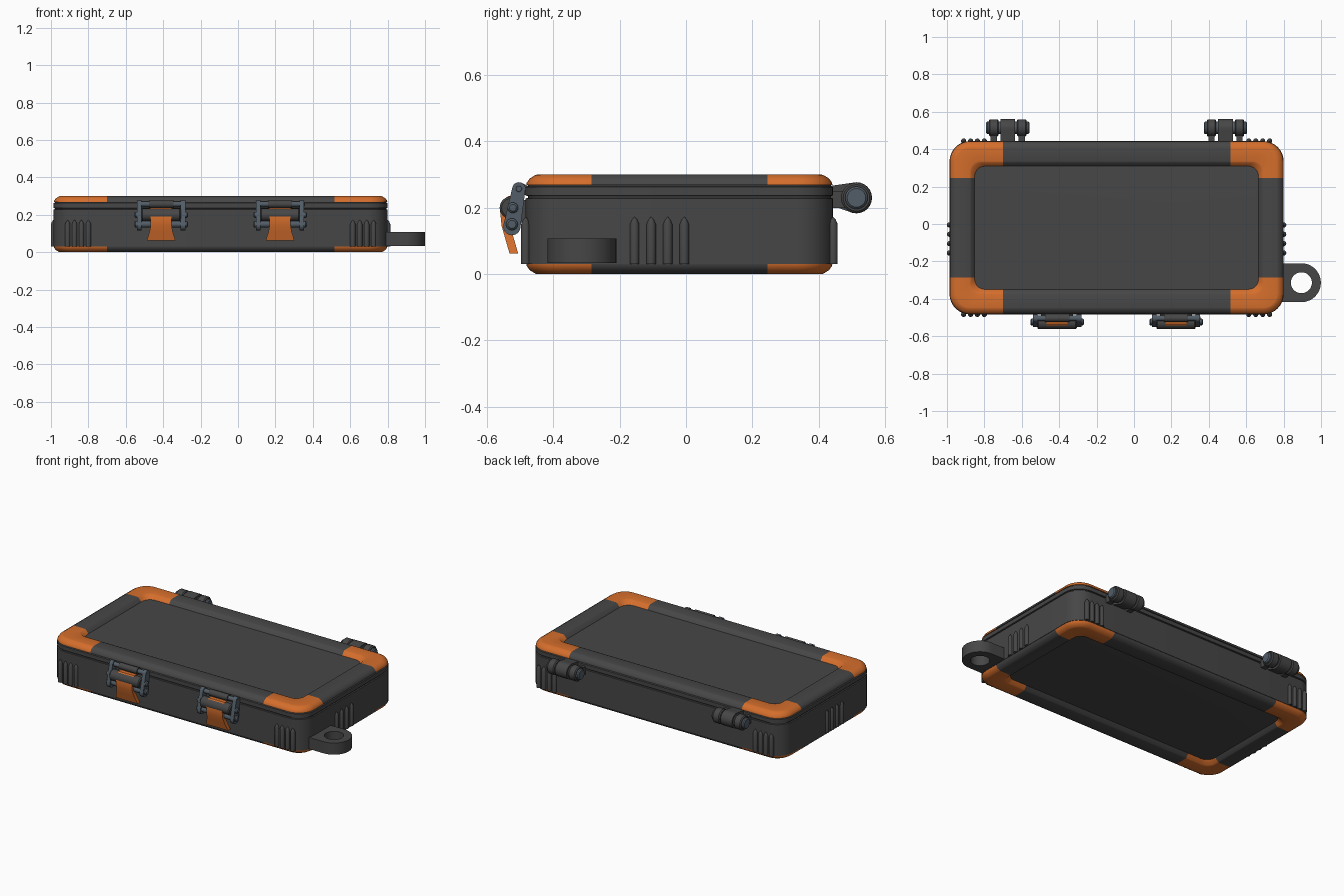
import bpy, bmesh, math
from mathutils import Matrix, Vector

if "Cube" in bpy.data.objects:
    bpy.data.objects.remove(bpy.data.objects["Cube"])

CX, CY, HX, HY = -0.093, -0.02, 0.8935, 0.4635   # case centre and half sizes
TOP = 0.30


def material(name, rgb):
    m = bpy.data.materials.new(name)
    m.use_nodes = True
    m.diffuse_color = (*rgb, 1)
    m.node_tree.nodes["Principled BSDF"].inputs["Base Color"].default_value = (*rgb, 1)
    return m


GREY = material("charcoal_plastic", (0.062, 0.062, 0.062))
ORANGE = material("orange_rubber", (0.66, 0.155, 0.025))
STEEL = material("blue_grey_metal", (0.085, 0.11, 0.135))


def finish(name, bm, *mats):
    bmesh.ops.recalc_face_normals(bm, faces=bm.faces)
    mesh = bpy.data.meshes.new(name)
    bm.to_mesh(mesh)
    bm.free()
    for m in mats:
        mesh.materials.append(m)
    ob = bpy.data.objects.new(name, mesh)
    bpy.context.collection.objects.link(ob)
    bpy.ops.object.select_all(action='DESELECT')
    ob.select_set(True)
    bpy.context.view_layer.objects.active = ob
    bpy.ops.object.shade_smooth_by_angle(angle=math.radians(35))
    return ob


def skin(loops, closed=False):
    """Bridge matching loops of points; closed makes a tube, otherwise ends are capped."""
    bm = bmesh.new()
    rows = [[bm.verts.new(p) for p in loop] for loop in loops]
    n = len(rows[0])
    pairs = list(zip(rows, rows[1:]))
    if closed:
        pairs.append((rows[-1], rows[0]))
    else:
        bm.faces.new(rows[0])
        bm.faces.new(rows[-1])
    for a, b in pairs:
        for i in range(n):
            j = (i + 1) % n
            bm.faces.new((a[i], a[j], b[j], b[i]))
    return bm


def rounded_rect(inset, z, steps=8):
    r = max(0.11 - inset, 0.055)
    pts = []
    for q, (sx, sy) in enumerate(((1, 1), (-1, 1), (-1, -1), (1, -1))):
        for i in range(steps + 1):
            a = (q + i / steps) * math.pi / 2
            pts.append((CX + sx * (HX - inset - r) + r * math.cos(a),
                        CY + sy * (HY - inset - r) + r * math.sin(a), z))
    return pts


def circle(r, n=24):
    return [(r * math.cos(2 * math.pi * i / n), r * math.sin(2 * math.pi * i / n)) for i in range(n)]


def rod(name, x0, x1, y, z, r, mat):
    """Round bar along x with small chamfered ends."""
    c = min(0.006, abs(x1 - x0) / 4)
    ends = ((x0, r - c), (x0 + c, r), (x1 - c, r), (x1, r - c))
    finish(name, skin([[(x, y + u, z + v) for u, v in circle(rad)] for x, rad in ends]), mat)


def link(name, x0, x1, outline, mat):
    """Convex plate: a y-z outline given width along x."""
    bm = bmesh.new()
    for x in (x0, x1):
        for y, z in outline:
            bm.verts.new((x, y, z))
    bmesh.ops.convex_hull(bm, input=bm.verts)
    bmesh.ops.dissolve_limit(bm, angle_limit=0.01, verts=bm.verts, edges=bm.edges)
    finish(name, bm, mat)


def disc(y, z, r):
    return [(y + u, z + v) for u, v in circle(r)]


# Case body with the lid seam and both recessed panels
BODY = [(0.12, 0.025), (0.02, 0.028), (0, 0.03), (0, 0.228), (0.007, 0.23), (0.007, 0.235),
        (0, 0.237), (0, 0.262), (0.007, 0.265), (0.007, 0.273), (0.12, 0.275)]
finish("case_body", skin([rounded_rect(i, z) for i, z in BODY]), GREY)

# Raised frames, top and bottom, with orange corners
FRAME = [(0.002, 0.268), (0.003, 0.275), (0.012, 0.288), (0.03, 0.299), (0.036, 0.30),
         (0.108, 0.30), (0.116, 0.297), (0.135, 0.274), (0.135, 0.268)]
KX, KY = HX - 0.285, HY - 0.198
for name, flip in (("top_frame", False), ("bottom_frame", True)):
    bm = skin([rounded_rect(i, TOP - z if flip else z) for i, z in FRAME], closed=True)
    for s in (-1, 1):
        for co, no in (((CX + s * KX, 0, 0), (1, 0, 0)), ((0, CY + s * KY, 0), (0, 1, 0))):
            bmesh.ops.bisect_plane(bm, geom=bm.verts[:] + bm.edges[:] + bm.faces[:],
                                   plane_co=co, plane_no=no)
    for f in bm.faces:
        c = f.calc_center_median()
        f.material_index = int(abs(c.x - CX) > KX and abs(c.y - CY) > KY)
    finish(name, bm, GREY, ORANGE)


# Grip ribs with pointed tops
def rib(name, x, y):
    levels = ((0.014, 0.03), (0.014, 0.15), (0.008, 0.164), (0.001, 0.172))
    finish(name, skin([[(x + u, y + v, z) for u, v in circle(r, 12)] for r, z in levels]), GREY)


for i in range(4):
    for s in (-1, 1):
        for t, side in ((-1, "front"), (1, "back")):
            rib(side + "_rib", CX + s * (0.707 + 0.037 * i), CY + t * HY)
        rib("side_rib", CX + s * HX, -0.155 + 0.05 * i)

# Carrying loop: round on the outside, square where it meets the wall
LX, LY, LR = 0.895, -0.314, 0.104
outer, inner = [], []
for u, v in circle(1, 48):
    k = LR / max(abs(u), abs(v)) if u < 0 else LR
    outer.append((LX + u * k, LY + v * k))
    inner.append((LX + u * 0.056, LY + v * 0.056))
finish("carry_loop", skin([[(x, y, z) for x, y in ring] for ring, z in
                           ((outer, 0.033), (outer, 0.107), (inner, 0.107), (inner, 0.033))],
                          closed=True), GREY)

# Hinges
HINGE_Y, HINGE_Z = 0.514, 0.23
for x in (CX - 0.582, CX + 0.582):
    rod("hinge_pin", x - 0.115, x + 0.115, HINGE_Y, HINGE_Z, 0.034, STEEL)
    link("hinge_lid_arm", x - 0.04, x + 0.04,
         disc(HINGE_Y, HINGE_Z, 0.047) + [(0.43, 0.265), (0.43, 0.21)], GREY)
    for s in (-1, 1):
        a, b = sorted((x + s * 0.05, x + s * 0.1))
        rod("hinge_knuckle", a, b, HINGE_Y, HINGE_Z, 0.046, GREY)
        link("hinge_body_arm", a + 0.008, b - 0.008,
             [(0.43, 0.25), (0.43, 0.2), (0.50, 0.25), (0.50, 0.2)], GREY)

# Latches
LEVER = [(-0.535, 0.236, 0.056), (-0.553, 0.222, 0.056), (-0.561, 0.195, 0.056),
         (-0.556, 0.145, 0.056), (-0.546, 0.11, 0.062), (-0.532, 0.062, 0.077)]
for x in (CX - 0.318, CX + 0.318):
    rod("latch_barrel", x - 0.105, x + 0.105, -0.528, 0.2, 0.034, GREY)
    rod("latch_top_bar", x - 0.13, x + 0.13, -0.504, 0.257, 0.014, STEEL)
    link("latch_lid_hook", x - 0.065, x + 0.065,
         disc(-0.504, 0.257, 0.02) + [(-0.47, 0.262), (-0.47, 0.24)], GREY)
    link("latch_mount", x - 0.085, x + 0.085,
         [(-0.475, 0.225), (-0.475, 0.13), (-0.51, 0.22), (-0.51, 0.17)], GREY)
    finish("latch_lever", skin([[(x - w, y, z), (x + w, y, z), (x + w, y + 0.026, z),
                                 (x - w, y + 0.026, z)] for y, z, w in LEVER]), ORANGE)
    for s in (-1, 1):
        a, b = sorted((x + s * 0.104, x + s * 0.129))
        link("latch_side_arm", a, b, disc(-0.504, 0.257, 0.02) + disc(-0.525, 0.143, 0.026), STEEL)
        a, b = sorted((x + s * 0.05, x + s * 0.143))
        rod("latch_pivot", a, b, -0.525, 0.15, 0.018, STEEL)
        a, b = sorted((x + s * 0.12, x + s * 0.143))
        rod("latch_barrel_cap", a, b, -0.522, 0.2, 0.016, STEEL)
